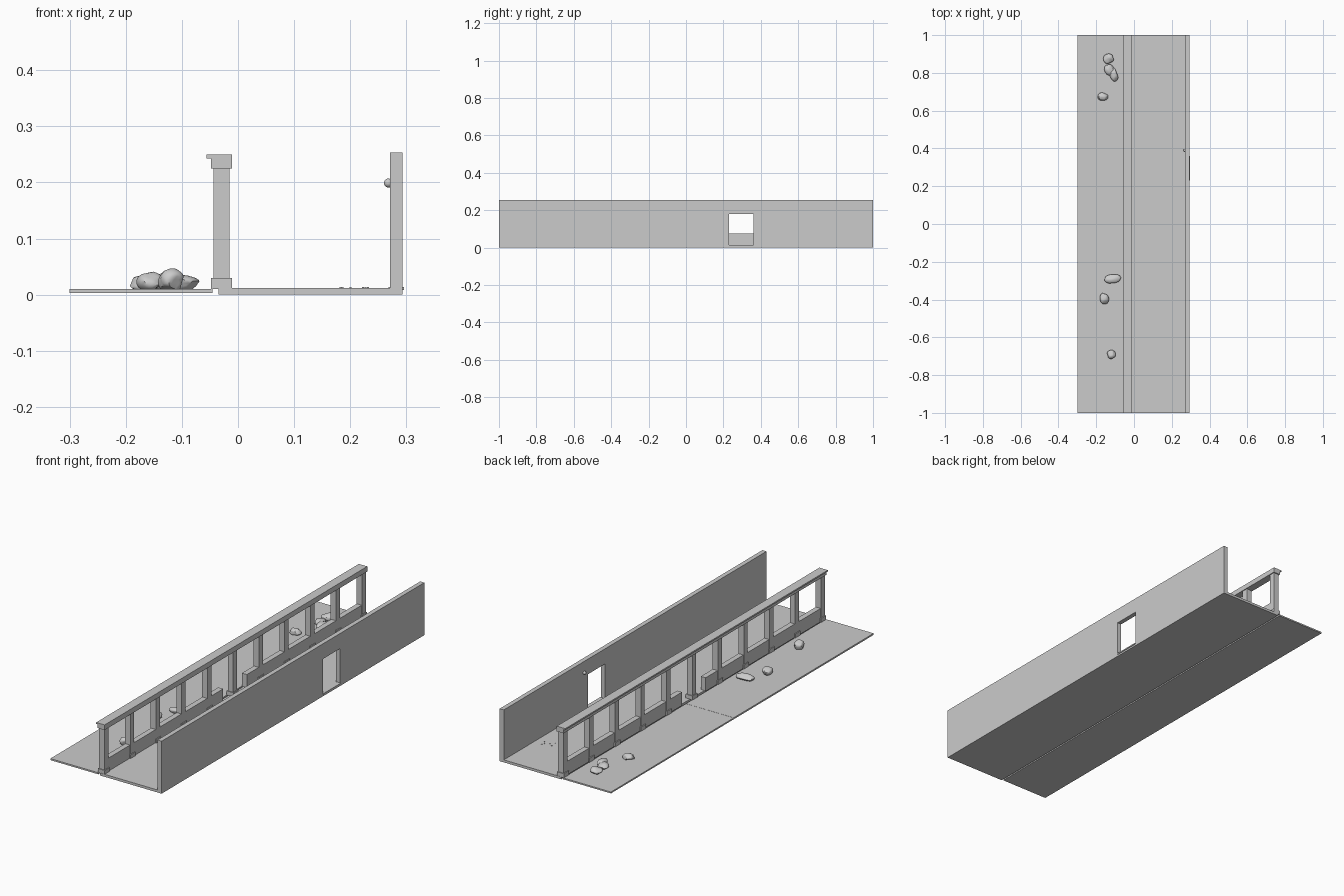
import bpy, bmesh, math, random
from mathutils import Vector

cube = bpy.data.objects.get("Cube")
if cube:
    bpy.data.objects.remove(cube, do_unlink=True)

stone = bpy.data.materials.new("light_grey_stone")
stone.use_nodes = True
colour = (0.6, 0.6, 0.6, 1)
stone.diffuse_color = colour
stone.node_tree.nodes["Principled BSDF"].inputs["Base Color"].default_value = colour


def finish(name, bm):
    bmesh.ops.recalc_face_normals(bm, faces=bm.faces)
    mesh = bpy.data.meshes.new(name)
    bm.to_mesh(mesh)
    bm.free()
    mesh.materials.append(stone)
    obj = bpy.data.objects.new(name, mesh)
    bpy.context.collection.objects.link(obj)
    return obj


def add_box(bm, xs, ys, zs):
    lo, hi = Vector((xs[0], ys[0], zs[0])), Vector((xs[1], ys[1], zs[1]))
    verts = bmesh.ops.create_cube(bm, size=1)["verts"]
    for v in verts:
        v.co = (lo + hi) / 2 + v.co * (hi - lo)


def box(name, xs, ys, zs):
    bm = bmesh.new()
    add_box(bm, xs, ys, zs)
    return finish(name, bm)


def smooth(obj, angle):
    bpy.ops.object.select_all(action='DESELECT')
    obj.select_set(True)
    bpy.context.view_layer.objects.active = obj
    bpy.ops.object.shade_smooth_by_angle(angle=math.radians(angle))


# Walkway floor and the two slabs of outer ground
FLOOR, GROUND = 0.012, 0.01
box("walkway_floor", (-0.035, 0.272), (-1, 1), (0, FLOOR))
box("ground_back", (-0.3, -0.045), (0.065, 1), (0.003, GROUND))
box("ground_front", (-0.3, -0.045), (-1, 0.065), (0.003, GROUND + 0.0006))

# Long back wall with a doorway cut through it
wall = box("long_wall", (0.271, 0.293), (-1, 1), (0, 0.253))
cutter = box("doorway_cutter", (0.2, 0.4), (0.23, 0.36), (FLOOR, 0.18))
cutter.hide_render = True
cut = wall.modifiers.new("doorway", 'BOOLEAN')
cut.object = cutter
cut.solver = 'EXACT'
bpy.context.view_layer.objects.active = wall
bpy.ops.object.modifier_apply(modifier=cut.name)
bpy.data.objects.remove(cutter, do_unlink=True)
box("door_threshold", (0.268, 0.296), (0.23, 0.36), (0.008, 0.014))

# Round wall fitting beside the doorway
bm = bmesh.new()
bmesh.ops.create_uvsphere(bm, u_segments=16, v_segments=10, radius=0.008)
for v in bm.verts:
    v.co = Vector((0.268, 0.39, 0.199)) + v.co
smooth(finish("wall_fitting", bm), 40)

# Row of columns with square bases
shafts, bases = bmesh.new(), bmesh.new()
centres = [0.196 * i for i in range(-5, 6)]
for y in centres:
    add_box(shafts, (-0.044, -0.015), (y - 0.015, y + 0.015), (FLOOR, 0.226))
    add_box(bases, (-0.048, -0.011), (y - 0.019, y + 0.019), (GROUND, 0.03))
finish("column_shafts", shafts)
finish("column_bases", bases)

# Low parapets between columns, leaving an entrance around the middle one
for name, side in (("parapet_back", 1), ("parapet_front", -1)):
    ys = sorted((side * 0.09, side * 0.975))
    box(name, (-0.042, -0.016), ys, (GROUND, 0.075))

# Top beam with an overhanging lip, extruded along its length
profile = [(-0.048, 0.225), (-0.011, 0.225), (-0.011, 0.25),
           (-0.056, 0.25), (-0.056, 0.243), (-0.048, 0.243)]
bm = bmesh.new()
face = bm.faces.new([bm.verts.new((x, -1, z)) for x, z in profile])
extruded = bmesh.ops.extrude_face_region(bm, geom=[face])["geom"]
bmesh.ops.translate(bm, vec=(0, 2, 0),
                    verts=[g for g in extruded if isinstance(g, bmesh.types.BMVert)])
finish("top_beam", bm)

# Chiselled rocks: centre x, y, half sizes, height, turn
rocks = [(-0.135, 0.875, 0.028, 0.027, 0.04, 0),
         (-0.13, 0.815, 0.026, 0.03, 0.036, 20),
         (-0.108, 0.79, 0.021, 0.036, 0.036, 15),
         (-0.165, 0.675, 0.028, 0.022, 0.035, 10),
         (-0.112, -0.29, 0.044, 0.023, 0.036, 5),
         (-0.157, -0.395, 0.024, 0.03, 0.041, 10),
         (-0.12, -0.69, 0.023, 0.024, 0.047, 0)]
random.seed(4)
for i, (x, y, rx, ry, height, turn) in enumerate(rocks):
    bm = bmesh.new()
    bmesh.ops.create_icosphere(bm, subdivisions=3, radius=1)
    for _ in range(14):
        n = Vector([random.gauss(0, 1) for _ in range(3)]).normalized()
        depth = random.uniform(0.72, 0.9)
        for v in bm.verts:
            v.co -= n * max(0, v.co.dot(n) - depth)
    # Stretch to the wanted size and sit the rock in the ground
    low = [min(v.co[k] for v in bm.verts) for k in range(3)]
    high = [max(v.co[k] for v in bm.verts) for k in range(3)]
    size = (2 * rx, 2 * ry, height - 0.004)
    a = math.radians(turn)
    for v in bm.verts:
        p = [(v.co[k] - low[k]) / (high[k] - low[k]) * size[k] for k in range(3)]
        px, py = p[0] - rx, p[1] - ry
        v.co = (x + px * math.cos(a) - py * math.sin(a),
                y + px * math.sin(a) + py * math.cos(a), p[2] + 0.004)
    smooth(finish(f"rock_{i + 1}", bm), 35)

# Small chips lying on the walkway floor
bm = bmesh.new()
for _ in range(6):
    x, y = 0.2 + random.uniform(-0.03, 0.03), 0.72 + random.uniform(-0.06, 0.06)
    add_box(bm, (x, x + 0.004), (y, y + 0.004), (0.01, 0.014))
finish("floor_chips", bm)
